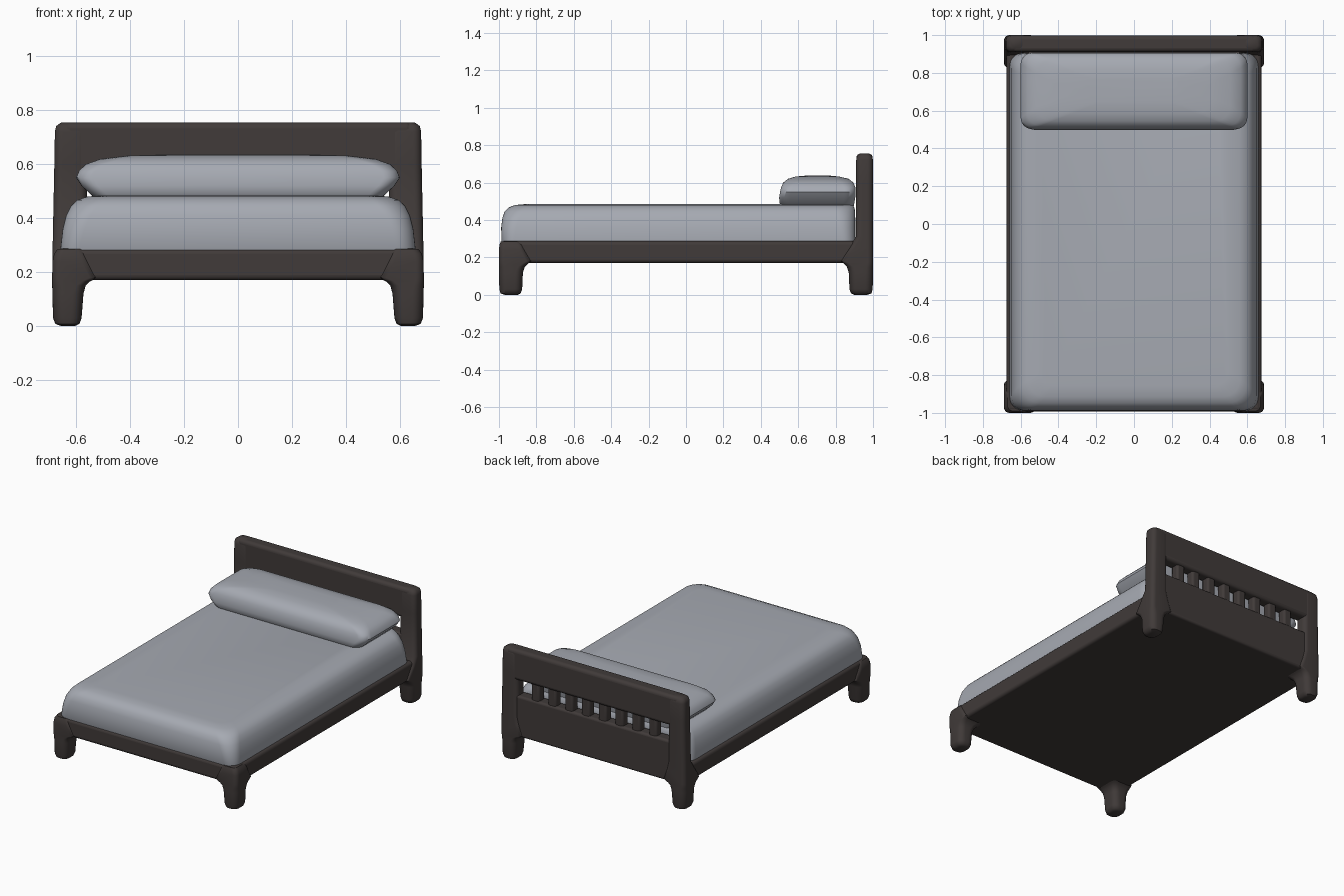
import bpy, math


def material(name, rgb):
    m = bpy.data.materials.new(name)
    m.diffuse_color = (*rgb, 1)
    return m


WOOD = material("dark wood", (0.052, 0.043, 0.041))
FABRIC = material("grey fabric", (0.38, 0.40, 0.445))


def loft(name, sections, mat, steps=6):
    """Stack rounded rectangles: each section is (z, x0, x1, y0, y1, corner radius)."""
    verts, faces = [], []
    for z, x0, x1, y0, y1, r in sections:
        for k, (cx, cy) in enumerate([(x1 - r, y1 - r), (x0 + r, y1 - r),
                                      (x0 + r, y0 + r), (x1 - r, y0 + r)]):
            for s in range(steps + 1):
                a = (k + s / steps) * math.pi / 2
                verts.append((cx + r * math.cos(a), cy + r * math.sin(a), z))
    n = 4 * (steps + 1)
    for i in range(len(sections) - 1):
        for j in range(n):
            k = (j + 1) % n
            faces.append((i * n + j, i * n + k, (i + 1) * n + k, (i + 1) * n + j))
    faces.append(tuple(reversed(range(n))))
    faces.append(tuple(range((len(sections) - 1) * n, len(sections) * n)))
    me = bpy.data.meshes.new(name)
    me.from_pydata(verts, [], faces)
    me.materials.append(mat)
    ob = bpy.data.objects.new(name, me)
    bpy.context.collection.objects.link(ob)
    smooth(ob)
    return ob


def smooth(ob):
    bpy.ops.object.select_all(action='DESELECT')
    ob.select_set(True)
    bpy.context.view_layer.objects.active = ob
    bpy.ops.object.shade_smooth_by_angle(angle=math.radians(50))


def box(name, x0, x1, y0, y1, z0, z1, bevel, mat):
    bpy.ops.mesh.primitive_cube_add(size=1, location=((x0 + x1) / 2, (y0 + y1) / 2, (z0 + z1) / 2))
    ob = bpy.context.object
    ob.name = name
    ob.scale = (x1 - x0, y1 - y0, z1 - z0)
    bpy.ops.object.transform_apply(location=False, rotation=False)
    ob.data.materials.append(mat)
    b = ob.modifiers.new("round", 'BEVEL')
    b.width, b.segments = bevel, 4
    smooth(ob)
    return ob


def mirrored(ob):
    """Reflect a part across x = 0."""
    m = ob.modifiers.new("mirror", 'MIRROR')
    m.use_axis = (True, False, False)


# Bed base with solid underside
box("bed_base", -0.675, 0.675, -0.992, 0.96, 0.17, 0.287, 0.02, WOOD)

# Front legs: rounded feet, flaring into the base, sloping off at the top
mirrored(loft("front_leg", [
    (0.00, 0.605, 0.655, -0.97, -0.90, 0.025),
    (0.008, 0.588, 0.677, -0.992, -0.884, 0.035),
    (0.03, 0.580, 0.686, -0.998, -0.876, 0.040),
    (0.12, 0.573, 0.688, -1.0, -0.872, 0.040),
    (0.15, 0.565, 0.689, -1.0, -0.862, 0.035),
    (0.166, 0.548, 0.689, -1.0, -0.845, 0.03),
    (0.18, 0.520, 0.689, -1.0, -0.825, 0.03),
    (0.24, 0.550, 0.688, -1.0, -0.86, 0.03),
    (0.268, 0.560, 0.682, -0.997, -0.87, 0.03),
    (0.285, 0.570, 0.670, -0.990, -0.88, 0.03)], WOOD))

# Rear posts, from the feet to the top of the headboard
mirrored(loft("rear_post", [
    (0.00, 0.605, 0.655, 0.90, 0.97, 0.025),
    (0.008, 0.588, 0.677, 0.882, 0.992, 0.035),
    (0.03, 0.580, 0.686, 0.874, 0.998, 0.040),
    (0.12, 0.573, 0.688, 0.870, 1.0, 0.040),
    (0.15, 0.565, 0.689, 0.860, 1.0, 0.035),
    (0.166, 0.548, 0.689, 0.845, 1.0, 0.03),
    (0.18, 0.520, 0.689, 0.825, 1.0, 0.03),
    (0.25, 0.545, 0.688, 0.87, 1.0, 0.03),
    (0.31, 0.560, 0.687, 0.908, 1.0, 0.03),
    (0.60, 0.560, 0.681, 0.910, 1.0, 0.03),
    (0.72, 0.560, 0.679, 0.910, 1.0, 0.03),
    (0.742, 0.570, 0.674, 0.915, 0.995, 0.028),
    (0.755, 0.590, 0.655, 0.930, 0.980, 0.02)], WOOD))

# Headboard: top rail, lower panel and slats leaving nine openings
box("headboard_top_rail", -0.645, 0.645, 0.911, 0.998, 0.55, 0.755, 0.022, WOOD)
box("headboard_lower_panel", -0.62, 0.62, 0.911, 0.990, 0.17, 0.445, 0.015, WOOD)
for i in range(8):
    x = (i - 3.5) * 0.125
    box("headboard_slat", x - 0.031, x + 0.031, 0.922, 0.982, 0.42, 0.58, 0.015, WOOD)

# Mattress with soft domed edges
loft("mattress", [
    (0.26, -0.655, 0.655, -0.975, 0.905, 0.06),
    (0.29, -0.658, 0.658, -0.987, 0.905, 0.07),
    (0.36, -0.650, 0.650, -0.988, 0.905, 0.08),
    (0.41, -0.638, 0.638, -0.982, 0.905, 0.09),
    (0.445, -0.620, 0.620, -0.970, 0.904, 0.10),
    (0.467, -0.597, 0.597, -0.948, 0.900, 0.10),
    (0.480, -0.560, 0.560, -0.915, 0.893, 0.09),
    (0.485, -0.500, 0.500, -0.86, 0.880, 0.08)], FABRIC, 8)

# Pillow: plump, with pinched ends
loft("pillow", [
    (0.465, -0.520, 0.520, 0.520, 0.895, 0.05),
    (0.49, -0.548, 0.548, 0.500, 0.900, 0.06),
    (0.52, -0.580, 0.580, 0.498, 0.905, 0.06),
    (0.55, -0.600, 0.600, 0.503, 0.907, 0.06),
    (0.575, -0.590, 0.590, 0.509, 0.905, 0.06),
    (0.600, -0.565, 0.565, 0.520, 0.895, 0.07),
    (0.620, -0.510, 0.510, 0.545, 0.870, 0.08),
    (0.632, -0.410, 0.410, 0.585, 0.820, 0.08),
    (0.637, -0.250, 0.250, 0.640, 0.770, 0.06)], FABRIC, 8)
